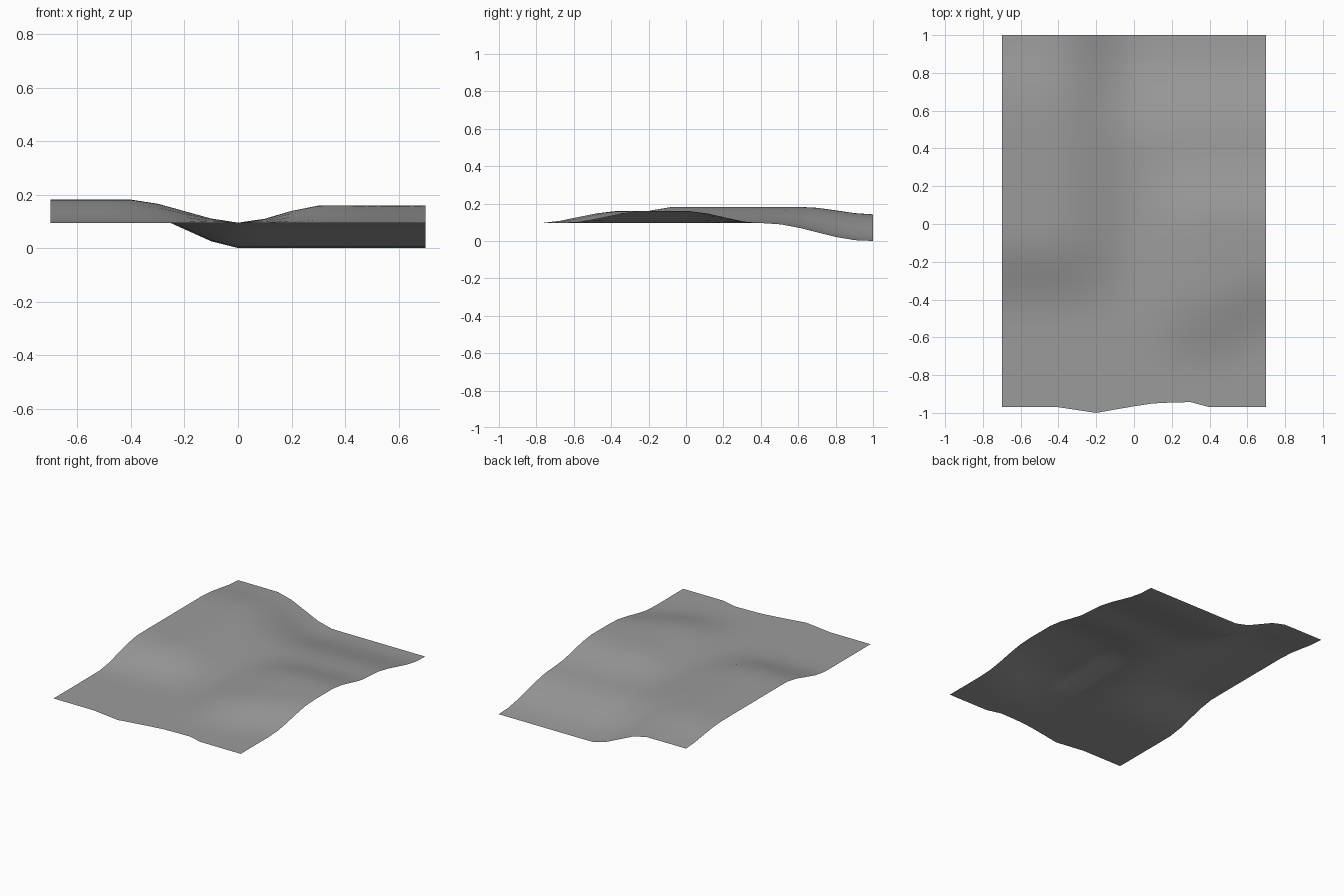
import bpy
import bmesh

cube = bpy.data.objects.get("Cube")
if cube:
    bpy.data.objects.remove(cube, do_unlink=True)

WIDTH, FRONT, BACK = 1.4, -0.97, 1.0
COLS, ROWS = 14, 20
GROUND = 0.095

# Sideways wave of the front edge, one offset per column
EDGE_WAVE = [0, 0, 0, 0, -0.015, -0.03, -0.012, 0.005, 0.02, 0.025, 0.027, 0, 0, 0, 0]


def ease(a, b, v):
    """Smooth step from 0 at a to 1 at b."""
    t = max(0.0, min(1.0, (v - a) / (b - a)))
    return t * t * (3 - 2 * t)


def height(x, y):
    # Long plateau along the -x side, sinking a little at the back
    plateau = GROUND + 0.087 * ease(-0.5, -0.05, y) - 0.04 * ease(0.62, 1.0, y)
    # Low mound on the +x side, then a slope down to the back
    shift = 0.15 * ease(0.4, 0.7, x)
    mound = ease(0.0, 0.32, x) * ease(-0.8 + shift, -0.35 + shift, y)
    mound *= 1 - ease(0.0, 0.4, y)
    lowland = GROUND + 0.065 * mound - GROUND * ease(0.42, 0.97, y)
    side = 1 - ease(-0.42, 0.02, x)
    return side * plateau + (1 - side) * lowland


# Terrain sheet
bm = bmesh.new()
grid = []
for r in range(ROWS + 1):
    row = []
    for c in range(COLS + 1):
        x = -WIDTH / 2 + WIDTH * c / COLS
        y = FRONT + (BACK - FRONT) * r / ROWS
        z = height(x, y)
        y += EDGE_WAVE[c] * max(0, 1 - r / 2)
        row.append(bm.verts.new((x, y, z)))
    grid.append(row)
for r in range(ROWS):
    for c in range(COLS):
        face = bm.faces.new((grid[r][c], grid[r][c + 1],
                             grid[r + 1][c + 1], grid[r + 1][c]))
        face.smooth = True

mesh = bpy.data.meshes.new("terrain_sheet")
bm.to_mesh(mesh)
bm.free()
terrain = bpy.data.objects.new("terrain_sheet", mesh)
bpy.context.collection.objects.link(terrain)

# Plain grey surface
grey = bpy.data.materials.new("ground_grey")
grey.use_nodes = True
colour = (0.33, 0.33, 0.33, 1)
grey.diffuse_color = colour
grey.node_tree.nodes["Principled BSDF"].inputs["Base Color"].default_value = colour
mesh.materials.append(grey)
